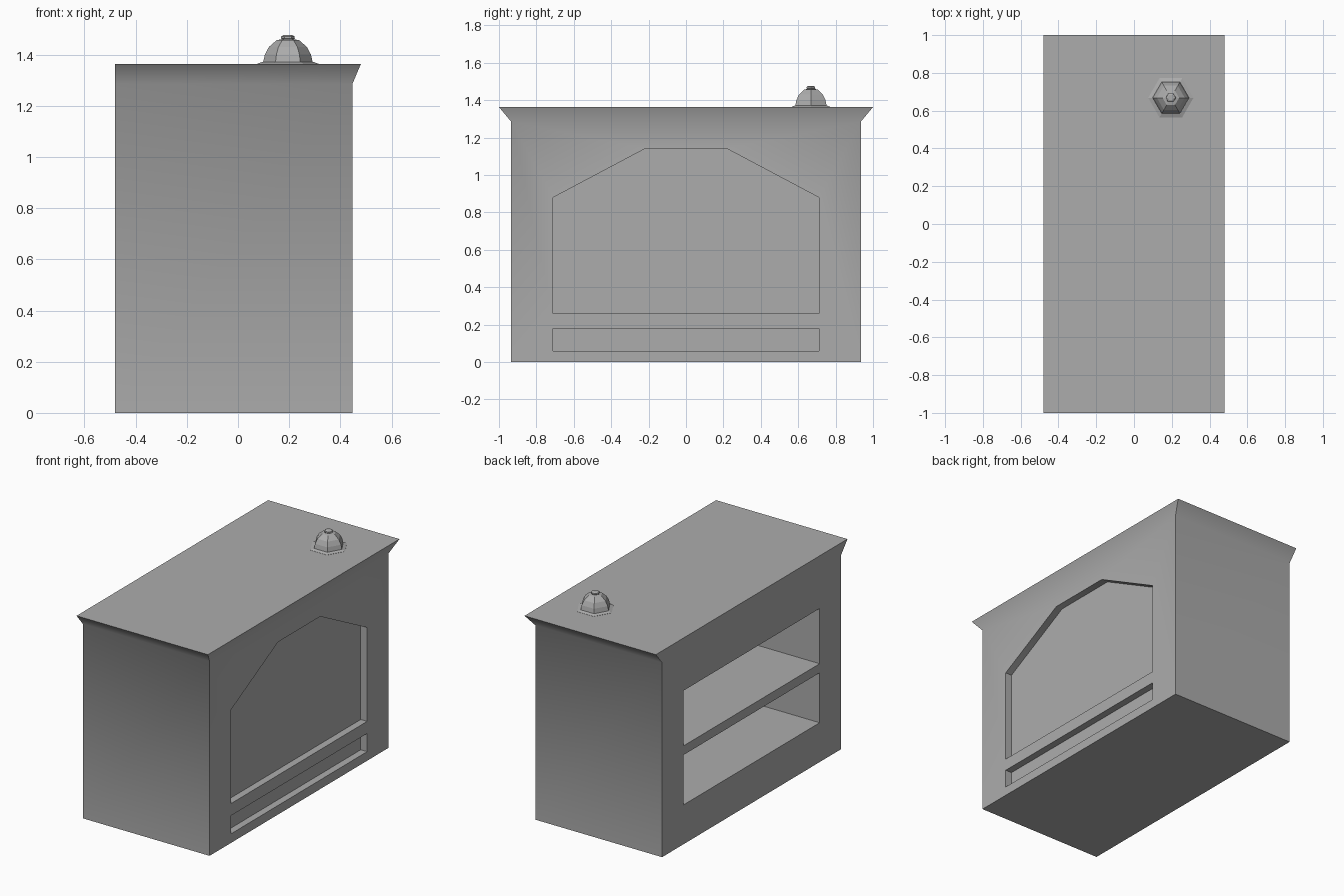
import bpy, bmesh, math

cube = bpy.data.objects.get("Cube")
if cube:
    bpy.data.objects.remove(cube)

colour = (0.415, 0.415, 0.415, 1)
grey = bpy.data.materials.new("mid_grey")
grey.use_nodes = True
grey.diffuse_color = colour
grey.node_tree.nodes["Principled BSDF"].inputs["Base Color"].default_value = colour


def loft(name, rings):
    """Closed solid through a stack of matching rings."""
    bm = bmesh.new()
    loops = [[bm.verts.new(p) for p in ring] for ring in rings]
    n = len(loops[0])
    for low, high in zip(loops, loops[1:]):
        for i in range(n):
            j = (i + 1) % n
            bm.faces.new((low[i], low[j], high[j], high[i]))
    bm.faces.new(loops[0][::-1])
    bm.faces.new(loops[-1])
    bmesh.ops.recalc_face_normals(bm, faces=bm.faces)
    mesh = bpy.data.meshes.new(name)
    bm.to_mesh(mesh)
    bm.free()
    mesh.materials.append(grey)
    obj = bpy.data.objects.new(name, mesh)
    bpy.context.collection.objects.link(obj)
    return obj


def select(obj):
    bpy.ops.object.select_all(action='DESELECT')
    obj.select_set(True)
    bpy.context.view_layer.objects.active = obj


def body_ring(z, x, y):
    return [(-0.48, -y, z), (x, -y, z), (x, y, z), (-0.48, y, z)]


# Counter body, flaring to a lip on three sides
counter = loft("counter_body", [body_ring(0, 0.447, 0.935), body_ring(1.285, 0.447, 0.935),
                                body_ring(1.363, 0.48, 1.0)])


def carve(name, outline, x0, x1):
    """Cut a prism with a (y, z) outline out of the counter."""
    cutter = loft(name, [[(x, y, z) for y, z in outline] for x in (x0, x1)])
    cutter.hide_render = True
    mod = counter.modifiers.new(name, 'BOOLEAN')
    mod.operation = 'DIFFERENCE'
    mod.solver = 'EXACT'
    mod.object = cutter
    select(counter)
    bpy.ops.object.modifier_apply(modifier=name)
    bpy.data.objects.remove(cutter)


def rect(z0, z1, w=0.71):
    return [(-w, z0), (w, z0), (w, z1), (-w, z1)]


# Recessed customer-side panels
arch = [(-0.71, 0.26), (0.71, 0.26), (0.71, 0.88), (0.22, 1.14), (-0.22, 1.14), (-0.71, 0.88)]
carve("arched_panel", arch, 0.40, 0.6)
carve("lower_panel", rect(0.06, 0.18), 0.40, 0.6)

# Open shelves on the other side
carve("lower_shelf", rect(0.26, 0.59), -0.6, 0.35)
carve("upper_shelf", rect(0.65, 1.015), -0.6, 0.35)

select(counter)
bpy.ops.object.shade_smooth_by_angle(angle=math.radians(45))


def hexagon(r, z):
    return [(0.195 + r * math.cos(k * math.pi / 3), 0.668 + r * math.sin(k * math.pi / 3), z)
            for k in range(6)]


# Six-sided service bell
loft("bell_base", [hexagon(r, z) for r, z in ((0.12, 1.355), (0.12, 1.364), (0.1, 1.371))])
loft("bell_dome", [hexagon(r, z) for r, z in
                   ((0.098, 1.365), (0.09, 1.4), (0.074, 1.43), (0.044, 1.456), (0.018, 1.461))])
loft("bell_button", [hexagon(r, z) for r, z in
                     ((0.02, 1.456), (0.027, 1.463), (0.026, 1.471), (0.016, 1.477))])
